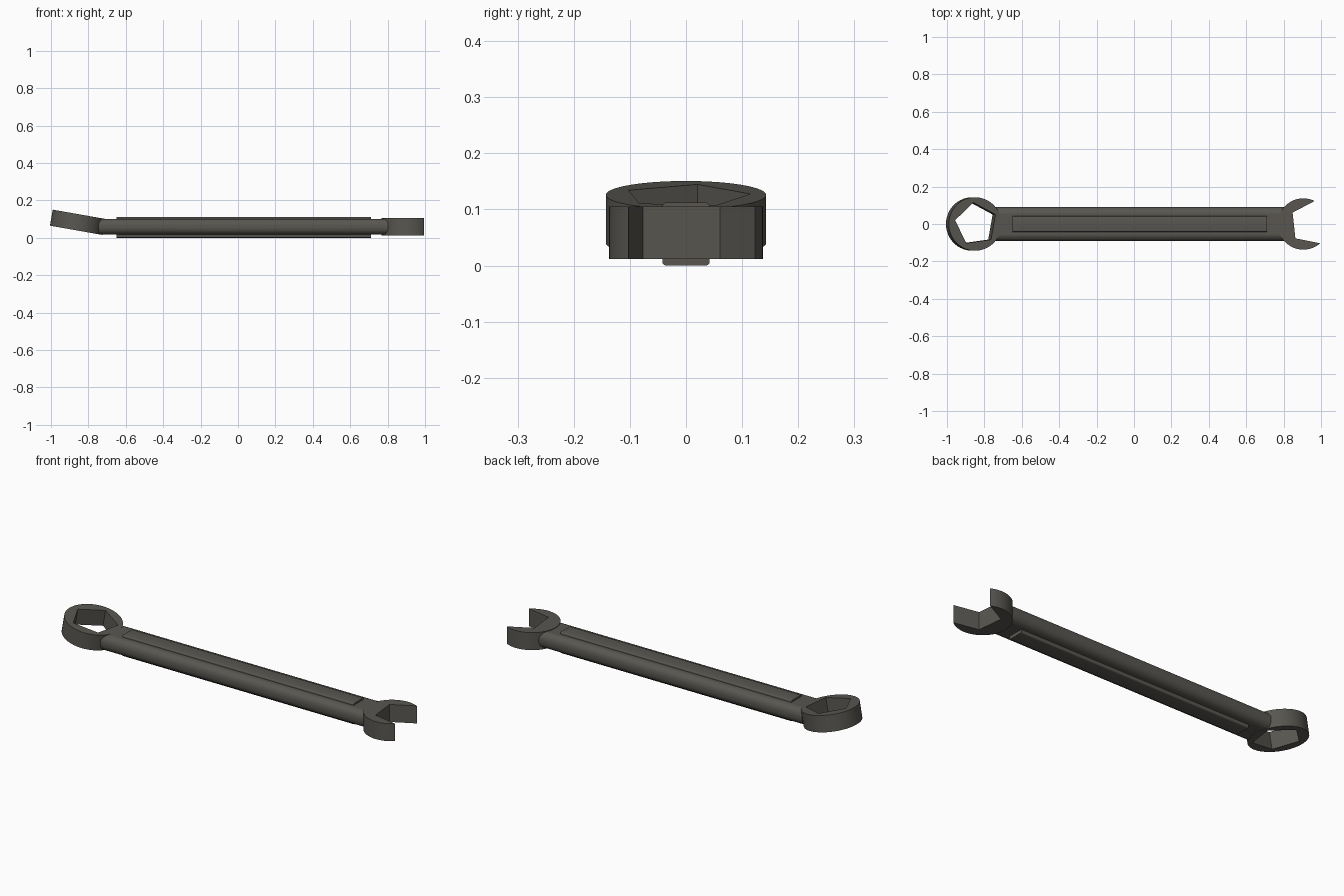
import bpy, bmesh, math
from mathutils import Matrix

if "Cube" in bpy.data.objects:
    bpy.data.objects.remove(bpy.data.objects["Cube"])

steel = bpy.data.materials.new("dark steel")
steel.diffuse_color = (0.10, 0.094, 0.082, 1)
steel.use_nodes = True
steel.node_tree.nodes["Principled BSDF"].inputs["Base Color"].default_value = steel.diffuse_color


def prism(name, pts, thick, matrix, bevel=0.0, segs=3):
    """Extrude an outline to a centred slab, rounding its rims."""
    bm = bmesh.new()
    top = [bm.verts.new((x, y, thick / 2)) for x, y in pts]
    low = [bm.verts.new((x, y, -thick / 2)) for x, y in pts]
    bm.faces.new(top)
    bm.faces.new(low[::-1])
    n = len(pts)
    for i in range(n):
        j = (i + 1) % n
        bm.faces.new((low[i], low[j], top[j], top[i]))
    if bevel:
        rims = [e for e in bm.edges if abs(e.verts[0].co.z - e.verts[1].co.z) < 1e-6]
        bmesh.ops.bevel(bm, geom=rims, offset=bevel, segments=segs, profile=0.5,
                        affect='EDGES', clamp_overlap=True)
    bmesh.ops.recalc_face_normals(bm, faces=bm.faces)
    bm.transform(matrix)
    me = bpy.data.meshes.new(name)
    bm.to_mesh(me)
    bm.free()
    me.materials.append(steel)
    ob = bpy.data.objects.new(name, me)
    bpy.context.collection.objects.link(ob)
    return ob


def circle(r, n, start=0):
    return [(r * math.cos(math.radians(start) + 2 * math.pi * i / n),
             r * math.sin(math.radians(start) + 2 * math.pi * i / n)) for i in range(n)]


def rounded_profile(hw, hh, r, n=6):
    """Rounded rectangle cross-section."""
    pts = []
    for cx, cy, a0 in ((hw - r, hh - r, 0), (r - hw, hh - r, 90),
                       (r - hw, r - hh, 180), (hw - r, r - hh, 270)):
        for i in range(n + 1):
            a = math.radians(a0 + 90 * i / n)
            pts.append((cx + r * math.cos(a), cy + r * math.sin(a)))
    return pts


def boolean(ob, other, op):
    m = ob.modifiers.new(op.lower(), 'BOOLEAN')
    m.operation, m.object, m.solver = op, other, 'EXACT'
    bpy.context.view_layer.objects.active = ob
    bpy.ops.object.modifier_apply(modifier=m.name)
    bpy.data.objects.remove(other)


# profile x, y, extrusion z -> world y, z, x
ALONG_X = Matrix(((0, 0, 1, 0), (1, 0, 0, 0), (0, 1, 0, 0), (0, 0, 0, 1)))
MID = 0.06

# handle bar with rounded sides
x0, x1 = -0.745, 0.87
wrench = prism("wrench_body", rounded_profile(0.091, 0.042, 0.036), x1 - x0,
               Matrix.Translation(((x0 + x1) / 2, 0, MID)) @ ALONG_X)

# tilted ring end and flat jaw end
tilt = Matrix.Translation((-0.857, 0, 0.083)) @ Matrix.Rotation(math.radians(10), 4, 'Y')
boolean(wrench, prism("ring", circle(0.143, 64), 0.087, tilt, 0.014), 'UNION')
flat = Matrix.Translation((0.905, 0, 0.0585))
boolean(wrench, prism("jaw", circle(0.137, 64), 0.093, flat, 0.009), 'UNION')

# five-sided hole through the ring
boolean(wrench, prism("ring_cutter", circle(0.116, 5, 26), 0.4,
                      tilt @ Matrix.Translation((0.006, 0, 0))), 'DIFFERENCE')

# mouth of the jaw, flaring open to the right
mouth = [(0.848, 0.061), (0.863, -0.077), (0.996, -0.103), (1.2, -0.143),
         (1.2, 0.25), (0.964, 0.122)]
boolean(wrench, prism("jaw_cutter", mouth, 0.4, Matrix.Translation((0, 0, MID))), 'DIFFERENCE')

# raised grip panel showing on both faces
panel = prism("grip_panel", rounded_profile(0.042, 0.056, 0.006, 3), 1.36,
              Matrix.Translation((0.03, 0, 0.056)) @ ALONG_X)

for ob in (wrench, panel):
    bpy.ops.object.select_all(action='DESELECT')
    ob.select_set(True)
    bpy.context.view_layer.objects.active = ob
    bpy.ops.object.shade_smooth_by_angle(angle=math.radians(32))
